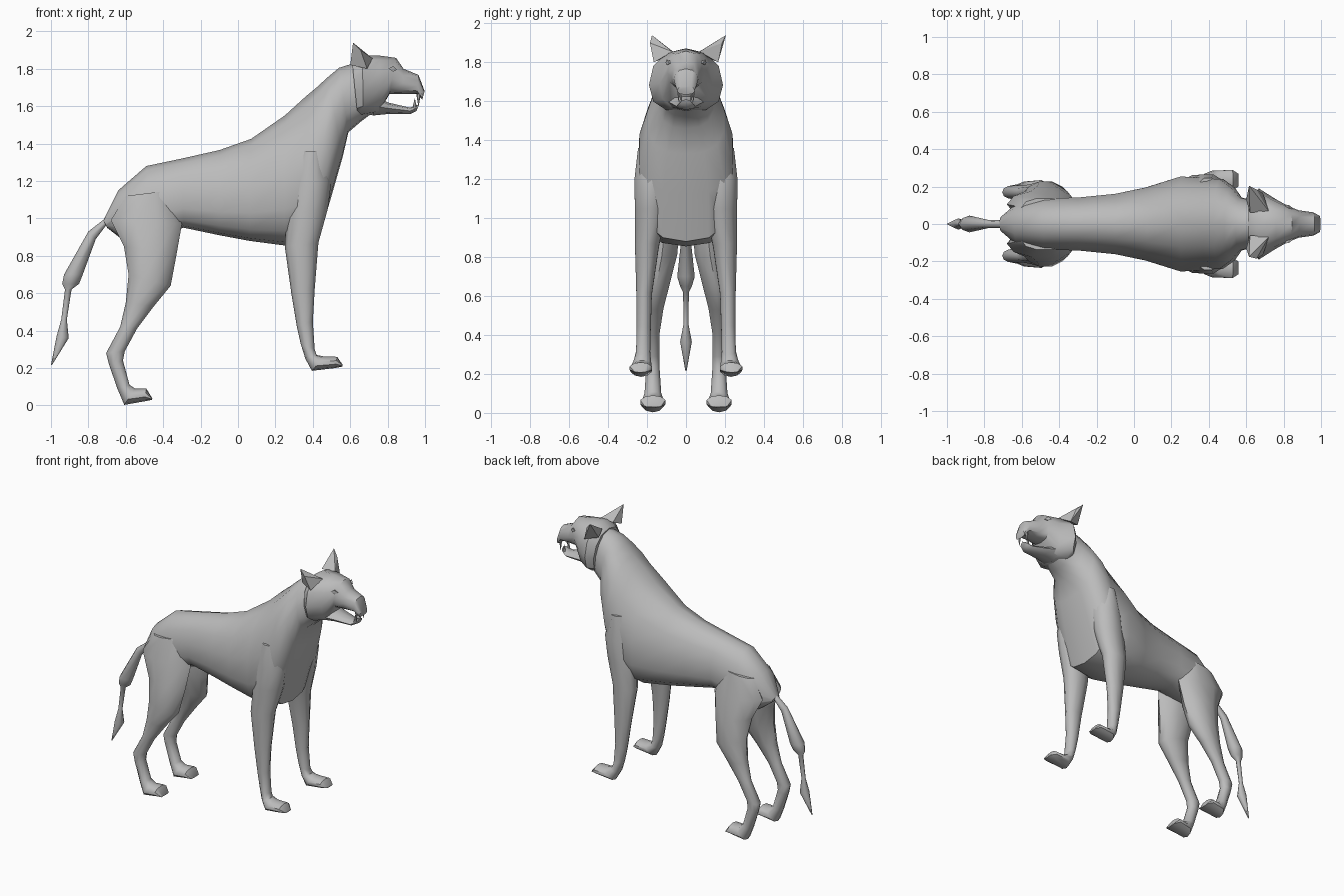
import bpy, bmesh, math
from mathutils import Vector

fur = bpy.data.materials.new("grey fur")
fur.diffuse_color = (0.5, 0.5, 0.5, 1)


def finish(name, bm, angle=50):
    bmesh.ops.recalc_face_normals(bm, faces=bm.faces)
    mesh = bpy.data.meshes.new(name)
    bm.to_mesh(mesh)
    bm.free()
    mesh.materials.append(fur)
    ob = bpy.data.objects.new(name, mesh)
    bpy.context.collection.objects.link(ob)
    bpy.ops.object.select_all(action='DESELECT')
    ob.select_set(True)
    bpy.context.view_layer.objects.active = ob
    bpy.ops.object.shade_smooth_by_angle(angle=math.radians(angle))
    return ob


def loft(name, rings, n=12, low=0.0, power=1.0, side=1, angle=50):
    """Skin rings (xa, za, xb, zb, y centre, half width); low drops the widest point."""
    bm = bmesh.new()
    loops = []
    for xa, za, xb, zb, yc, hw in rings:
        a, b = Vector((xa, 0, za)), Vector((xb, 0, zb))
        mid, half = (a + b) / 2, (a - b) / 2
        loop = []
        for i in range(n):
            t = 2 * math.pi * i / n
            c, s = math.cos(t), math.sin(t)
            c = math.copysign(abs(c) ** power, c)
            w = math.copysign(abs(s) ** power, s) if abs(s) > 1e-6 else 0
            p = mid + half * (c - low * s * s)
            loop.append(bm.verts.new((p.x, side * (yc + hw * w), p.z)))
        loops.append(loop)
    for p, q in zip(loops, loops[1:]):
        for i in range(n):
            j = (i + 1) % n
            bm.faces.new((p[i], p[j], q[j], q[i]))
    bm.faces.new(loops[0])
    bm.faces.new(loops[-1])
    return finish(name, bm, angle)


def hull(name, points):
    bm = bmesh.new()
    for p in points:
        bm.verts.new(p)
    bmesh.ops.convex_hull(bm, input=bm.verts)
    return finish(name, bm, 30)


# Torso and neck: back edge, belly edge, width
loft("torso", [
    (-0.72, 0.99, -0.70, 0.95, 0, 0.04), (-0.64, 1.15, -0.61, 0.88, 0, 0.115),
    (-0.49, 1.28, -0.46, 0.90, 0, 0.14), (-0.30, 1.32, -0.29, 0.95, 0, 0.145),
    (-0.10, 1.365, -0.10, 0.91, 0, 0.165), (0.07, 1.425, 0.06, 0.88, 0, 0.20),
    (0.25, 1.55, 0.25, 0.855, 0, 0.26), (0.36, 1.65, 0.43, 0.88, 0, 0.25),
    (0.42, 1.70, 0.50, 1.12, 0, 0.245), (0.48, 1.755, 0.56, 1.33, 0, 0.20),
    (0.54, 1.805, 0.59, 1.46, 0, 0.145), (0.62, 1.83, 0.66, 1.52, 0, 0.125),
    (0.72, 1.83, 0.74, 1.58, 0, 0.10)], n=14, low=0.2, power=0.9)

# Tail with its kinked middle and tuft
loft("tail", [
    (-0.71, 1.0, -0.70, 0.97, 0, 0.02), (-0.80, 0.93, -0.76, 0.89, 0, 0.022),
    (-0.93, 0.70, -0.83, 0.70, 0, 0.045), (-0.94, 0.65, -0.85, 0.65, 0, 0.03),
    (-0.925, 0.62, -0.89, 0.62, 0, 0.015), (-0.945, 0.46, -0.915, 0.46, 0, 0.012),
    (-0.97, 0.37, -0.905, 0.36, 0, 0.03), (-1.0, 0.215, -0.995, 0.215, 0, 0.003)], n=8)

# Cranium and upper muzzle
loft("head", [
    (0.61, 1.835, 0.64, 1.54, 0, 0.15), (0.665, 1.872, 0.67, 1.545, 0, 0.19),
    (0.76, 1.87, 0.75, 1.56, 0, 0.135), (0.845, 1.858, 0.81, 1.665, 0, 0.095),
    (0.885, 1.80, 0.88, 1.665, 0, 0.073), (0.965, 1.767, 0.955, 1.665, 0, 0.062),
    (0.998, 1.68, 0.985, 1.635, 0, 0.045)], low=0.15, power=0.85, angle=40)

# Lower jaw
loft("jaw", [
    (0.74, 1.65, 0.72, 1.55, 0, 0.10), (0.80, 1.62, 0.80, 1.558, 0, 0.075),
    (0.92, 1.592, 0.92, 1.557, 0, 0.05), (0.968, 1.61, 0.955, 1.575, 0, 0.03)], n=8)

# Parts in left and right pairs
for side, label in ((1, "left"), (-1, "right")):
    loft(label + "_front_leg", [
        (0.46, 1.36, 0.33, 1.36, 0.17, 0.08), (0.50, 1.20, 0.28, 1.18, 0.175, 0.095),
        (0.48, 1.05, 0.26, 1.03, 0.18, 0.086), (0.43, 0.87, 0.25, 0.85, 0.20, 0.065),
        (0.41, 0.62, 0.285, 0.60, 0.215, 0.042), (0.40, 0.45, 0.315, 0.42, 0.217, 0.038),
        (0.41, 0.30, 0.335, 0.33, 0.22, 0.038), (0.42, 0.27, 0.36, 0.25, 0.225, 0.048),
        (0.46, 0.262, 0.395, 0.185, 0.23, 0.058), (0.53, 0.26, 0.52, 0.20, 0.232, 0.06),
        (0.558, 0.22, 0.56, 0.208, 0.235, 0.035)], n=10, side=side)
    loft(label + "_hind_leg", [
        (-0.36, 1.15, -0.60, 1.12, 0.09, 0.05), (-0.30, 0.97, -0.68, 0.99, 0.105, 0.075),
        (-0.33, 0.80, -0.61, 0.85, 0.125, 0.085), (-0.36, 0.64, -0.585, 0.70, 0.155, 0.075),
        (-0.45, 0.53, -0.60, 0.55, 0.165, 0.052), (-0.54, 0.41, -0.63, 0.42, 0.17, 0.037),
        (-0.605, 0.29, -0.705, 0.28, 0.17, 0.036), (-0.615, 0.24, -0.69, 0.22, 0.17, 0.036),
        (-0.58, 0.11, -0.645, 0.09, 0.17, 0.045), (-0.55, 0.09, -0.608, 0.003, 0.17, 0.06),
        (-0.49, 0.09, -0.50, 0.022, 0.17, 0.068), (-0.458, 0.037, -0.46, 0.03, 0.17, 0.045)],
        n=10, side=side)
    # Ears flare outward, one a little shorter
    tip = 0.205 if side > 0 else 0.175
    hull(label + "_ear", [(0.72, side * 0.07, 1.855), (0.69, side * 0.165, 1.80),
                          (0.60, side * 0.13, 1.82), (0.62, side * 0.06, 1.85),
                          (0.615, side * tip, 1.94), (0.655, side * 0.185, 1.90)])
    # Fangs
    for name, x, y, z0, z1 in (("upper_fang", 0.965, 0.038, 1.665, 1.60),
                               ("lower_fang", 0.945, 0.026, 1.59, 1.64)):
        loft(label + "_" + name, [(x - 0.012, z0, x + 0.012, z0, y, 0.01),
                                  (x - 0.001, z1, x + 0.001, z1, y, 0.001)], n=6, side=side)
    # Brow and eye
    hull(label + "_eye", [(0.805, side * 0.105, 1.80), (0.85, side * 0.085, 1.795),
                          (0.83, side * 0.10, 1.815), (0.83, side * 0.10, 1.785),
                          (0.83, side * 0.06, 1.80)])
